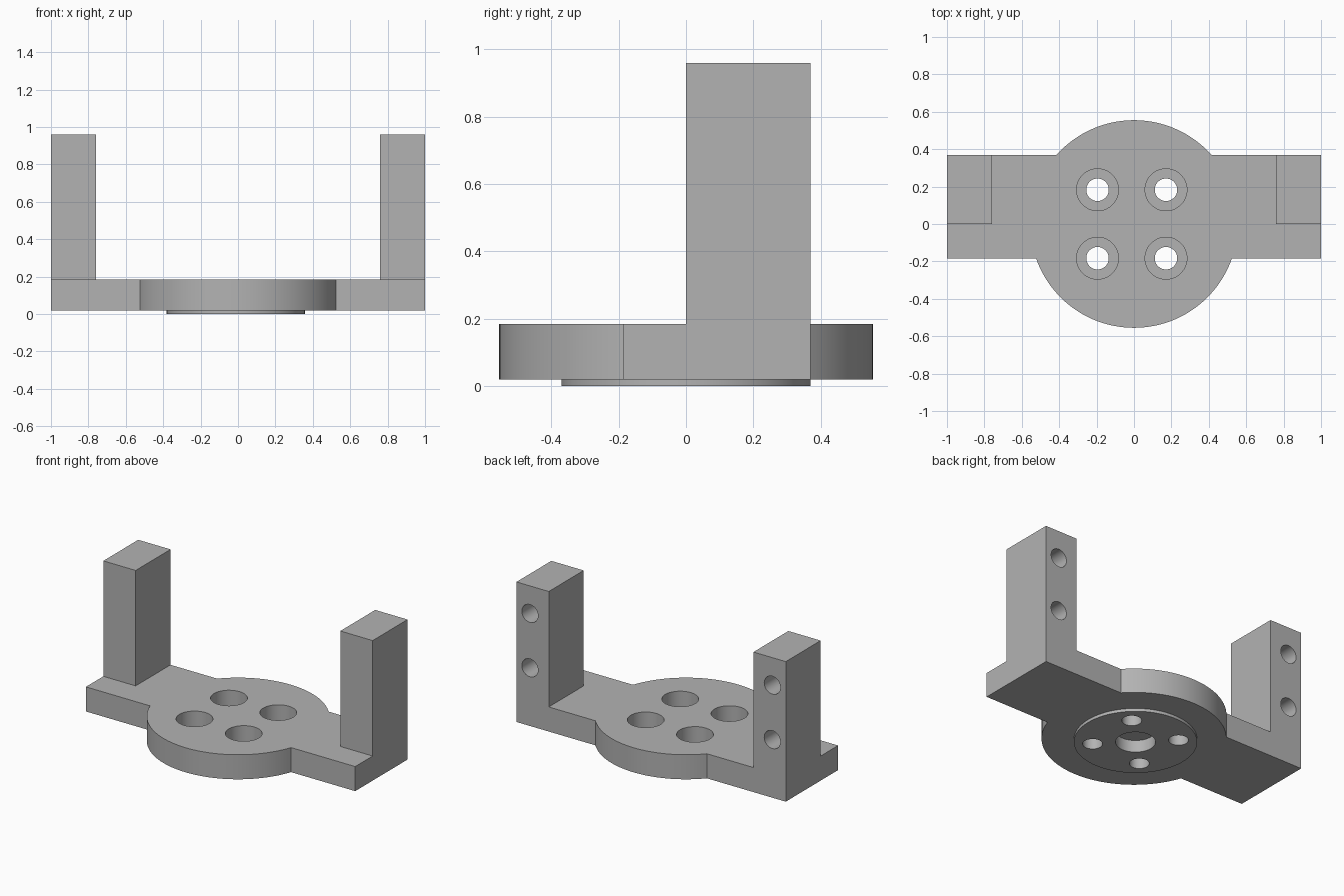
import bpy, bmesh, math

if "Cube" in bpy.data.objects:
    bpy.data.objects.remove(bpy.data.objects["Cube"])

BASE, TOP, POST_TOP = 0.02, 0.185, 0.96
FRONT, BACK, DISC_R = -0.185, 0.37, 0.555
HUB_X = -0.012          # hub and screw holes sit slightly off centre
PITCH = 0.183           # half the screw spacing

grey = bpy.data.materials.new("grey")
grey.use_nodes = True
colour = (0.45, 0.45, 0.45, 1)
grey.diffuse_color = colour
grey.node_tree.nodes["Principled BSDF"].inputs["Base Color"].default_value = colour


def make_object(name, bm):
    bmesh.ops.recalc_face_normals(bm, faces=bm.faces)
    mesh = bpy.data.meshes.new(name)
    bm.to_mesh(mesh)
    bm.free()
    mesh.materials.append(grey)
    obj = bpy.data.objects.new(name, mesh)
    bpy.context.collection.objects.link(obj)
    return obj


def prism(name, outline, z0, z1):
    bm = bmesh.new()
    face = bm.faces.new([bm.verts.new((x, y, z0)) for x, y in outline])
    ext = bmesh.ops.extrude_face_region(bm, geom=[face])
    verts = [v for v in ext["geom"] if isinstance(v, bmesh.types.BMVert)]
    bmesh.ops.translate(bm, verts=verts, vec=(0, 0, z1 - z0))
    return make_object(name, bm)


def circle(cx, cy, r, n=64):
    return [(cx + r * math.cos(math.tau * i / n), cy + r * math.sin(math.tau * i / n))
            for i in range(n)]


def arc(a0, a1, n=48):
    return [(DISC_R * math.cos(a0 + (a1 - a0) * i / n),
             DISC_R * math.sin(a0 + (a1 - a0) * i / n)) for i in range(n + 1)]


def combine(target, tool, operation):
    mod = target.modifiers.new("cut", 'BOOLEAN')
    mod.object, mod.operation, mod.solver = tool, operation, 'EXACT'
    bpy.context.view_layer.objects.active = target
    bpy.ops.object.modifier_apply(modifier=mod.name)
    bpy.data.objects.remove(tool)


# Plate: a bar with a round middle
back_a, front_a = math.asin(BACK / DISC_R), math.asin(FRONT / DISC_R)
outline = [(1, FRONT), (1, BACK)] + arc(back_a, math.pi - back_a)
outline += [(-1, BACK), (-1, FRONT)] + arc(math.pi - front_a, math.tau + front_a)
bracket = prism("bracket", outline, BASE, TOP)

# Upright posts at both ends, flush with the back
for s in (-1, 1):
    corners = [(s * 0.76, 0), (s, 0), (s, BACK), (s * 0.76, BACK)]
    combine(bracket, prism("post", corners, TOP, POST_TOP), 'UNION')

# Shallow hub under the plate
combine(bracket, prism("hub", circle(HUB_X, 0, 0.37, 96), 0, BASE), 'UNION')

# Counterbored screw holes
for sx in (-1, 1):
    for sy in (-1, 1):
        x, y = HUB_X + sx * PITCH, sy * PITCH
        combine(bracket, prism("screw_hole", circle(x, y, 0.06), -0.1, 0.3), 'DIFFERENCE')
        combine(bracket, prism("counterbore", circle(x, y, 0.112), 0.07, 0.3), 'DIFFERENCE')

# Blind centre hole in the underside
combine(bracket, prism("centre_hole", circle(HUB_X, 0, 0.12), -0.1, 0.08), 'DIFFERENCE')

# Blind mounting holes in the back of the posts
for s in (-1, 1):
    for z in (0.41, 0.775):
        tool = prism("mount_hole", circle(0, 0, 0.06, 48), -0.22, 0.1)
        tool.rotation_euler.x = -math.pi / 2
        tool.location = (s * 0.9, BACK, z)
        combine(bracket, tool, 'DIFFERENCE')

# Tidy flat faces and smooth the round walls
bm = bmesh.new()
bm.from_mesh(bracket.data)
bmesh.ops.remove_doubles(bm, verts=bm.verts, dist=0.0001)
bmesh.ops.dissolve_limit(bm, angle_limit=0.01, verts=bm.verts, edges=bm.edges)
bm.to_mesh(bracket.data)
bm.free()
bpy.ops.object.select_all(action='DESELECT')
bracket.select_set(True)
bpy.context.view_layer.objects.active = bracket
bpy.ops.object.shade_smooth_by_angle(angle=math.radians(30))
